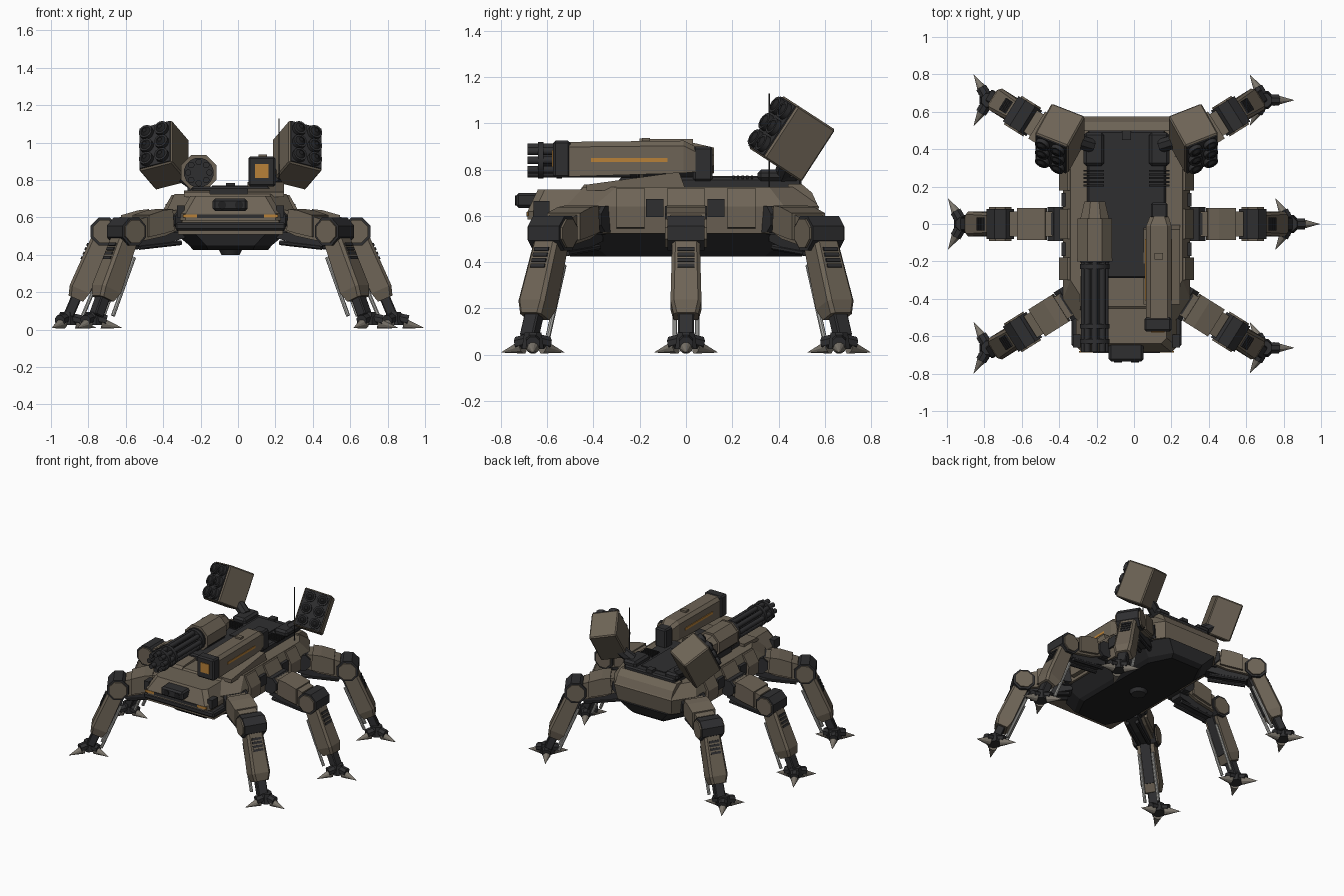
import bpy, bmesh, math
from mathutils import Matrix, Vector

if "Cube" in bpy.data.objects:
    bpy.data.objects.remove(bpy.data.objects["Cube"])

X0 = -0.04  # hull centre line


def material(name, rgb):
    m = bpy.data.materials.new(name)
    m.diffuse_color = (*rgb, 1)
    m.use_nodes = True
    m.node_tree.nodes["Principled BSDF"].inputs["Base Color"].default_value = m.diffuse_color
    return m


TAN = material("tan_armour", (0.155, 0.127, 0.093))
DARK = material("dark_metal", (0.028, 0.028, 0.030))
BLACK = material("black_underside", (0.014, 0.014, 0.015))
AMBER = material("amber_light", (0.48, 0.22, 0.04))
STEEL = material("steel", (0.42, 0.42, 0.40))
CLAW = material("claw_metal", (0.20, 0.18, 0.15))
ID = Matrix.Identity(4)


def finish(name, bm, mat, M=ID, smooth=False):
    bm.transform(Matrix.Translation((X0, 0, 0)) @ M)
    bmesh.ops.recalc_face_normals(bm, faces=bm.faces)
    me = bpy.data.meshes.new(name)
    bm.to_mesh(me)
    bm.free()
    me.materials.append(mat)
    if smooth:
        me.shade_smooth()
        me.set_sharp_from_angle(angle=math.radians(35))
    ob = bpy.data.objects.new(name, me)
    bpy.context.collection.objects.link(ob)
    return ob


def loft(name, rings, mat, M=ID):
    """Skin rings of equal point count and cap both ends."""
    bm = bmesh.new()
    vs = [[bm.verts.new(p) for p in r] for r in rings]
    n = len(vs[0])
    for a, b in zip(vs, vs[1:]):
        for i in range(n):
            bm.faces.new((a[i], a[(i + 1) % n], b[(i + 1) % n], b[i]))
    bm.faces.new(vs[0])
    bm.faces.new(vs[-1])
    return finish(name, bm, mat, M)


def box(name, lo, hi, mat, M=ID, bevel=0):
    bm = bmesh.new()
    bmesh.ops.create_cube(bm, size=1)
    for v in bm.verts:
        v.co = Vector([(l + h) / 2 + c * (h - l) for l, h, c in zip(lo, hi, v.co)])
    if bevel:
        bmesh.ops.bevel(bm, geom=bm.edges[:], offset=bevel, segments=1, affect='EDGES')
    return finish(name, bm, mat, M)


def tube(name, p0, p1, r0, mat, M=ID, r1=None, n=8):
    """Cylinder or cone between two points."""
    p0, p1 = Vector(p0), Vector(p1)
    d = p1 - p0
    bm = bmesh.new()
    bmesh.ops.create_cone(bm, cap_ends=True, segments=n, radius1=r0,
                          radius2=r0 if r1 is None else r1, depth=d.length)
    R = d.to_track_quat('Z', 'Y').to_matrix().to_4x4()
    turn = Matrix.Rotation(math.pi / n, 4, 'Z')
    bm.transform(Matrix.Translation((p0 + p1) / 2) @ R @ turn)
    return finish(name, bm, mat, M, n >= 12)


def prism(name, profile, w, mat, M=ID):
    """Side profile in x-z, extruded to half width w along y."""
    return loft(name, [[(x, y, z) for x, z in profile] for y in (-w, w)], mat, M)


def plan(z, w, y0, y1, cx, cy):
    """Eight-sided hull outline at height z."""
    return [(w, y0 + cy, z), (w, y1 - cy, z), (w - cx, y1, z), (cx - w, y1, z),
            (-w, y1 - cy, z), (-w, y0 + cy, z), (cx - w, y0, z), (w - cx, y0, z)]


# hull
loft("hull_bottom", [plan(.425, .20, -.50, .50, .08, .16), plan(.45, .22, -.53, .53, .09, .16)], BLACK)
loft("hull_lower", [plan(.45, .22, -.53, .53, .09, .16), plan(.525, .31, -.56, .57, .11, .16)], DARK)
loft("hull_upper", [plan(.525, .325, -.54, .555, .10, .15), plan(.64, .34, -.55, .575, .10, .15),
                    plan(.725, .30, -.44, .50, .09, .14)], TAN)
tube("belly_dome", (0, 0, .40), (0, 0, .43), .05, DARK, r1=.065, n=16)
loft("rear_rim", [[(x, .44, .64), (x, .572, .64), (x, .545, .70), (x, .50, .738), (x, .44, .738)]
                  for x in (-.235, .235)], TAN)

# nose
loft("nose", [plan(.585, .27, -.685, -.40, .03, .03), plan(.62, .27, -.685, -.40, .03, .03),
              plan(.715, .215, -.64, -.40, .03, .03)], TAN)
box("nose_bumper", (-.295, -.655, .53), (.295, -.45, .572), DARK, bevel=.01)
box("nose_lip", (-.28, -.63, .508), (.28, -.45, .532), TAN)
box("nose_skirt", (-.26, -.64, .565), (.26, -.45, .59), TAN)
box("nose_bar", (-.18, -.69, .597), (.18, -.68, .617), DARK)
box("nose_sensor", (-.095, -.735, .635), (.09, -.62, .70), DARK, bevel=.012)
for x in (-.045, .045):
    tube("sensor_lens", (x, -.74, .667), (x, -.73, .667), .022, BLACK, n=12)
for s in (-1, 1):
    a, b = sorted((s * .18, s * .255))
    box("nose_light", (a, -.688, .599), (b, -.68, .616), AMBER)
    a, b = sorted((s * .245, s * .285))
    box("nose_side_block", (a, -.66, .60), (b, -.59, .665), DARK)
    # side armour panels, windows and pod mounts
    for y in (-.24, 0, .24):
        prof = [(s * .30, .54), (s * .355, .55), (s * .36, .64), (s * .315, .72), (s * .28, .72)]
        prism("side_panel", prof, .06 if y else .08, TAN, Matrix.Translation((0, y, 0)))
    for y in (-.135, .13):
        a, b = sorted((s * .32, s * .348))
        box("side_window", (a, y - .037, .595), (b, y + .037, .672), DARK)
    a, b = sorted((s * .12, s * .23))
    box("pod_mount", (a, .31, .75), (b, .49, .80), DARK, bevel=.015)
    for i in range(5):
        box("deck_slat", (a, .20 + i * .02, .76), (b, .21 + i * .02, .775), BLACK)

# deck
box("deck", (-.21, -.29, .70), (.21, .50, .765), DARK, bevel=.01)
box("deck_rear_hatch", (-.10, .10, .76), (.10, .45, .772), DARK)
box("deck_rear_latch", (-.025, .45, .76), (.025, .50, .785), DARK)
loft("gun_fairing", [[(x, -.43, .71), (x, -.43, .735), (x, -.03, .79), (x, 0, .71)]
                     for x in (.09, .285)], TAN)
loft("front_fairing", [[(x, -.46, .71), (x, -.44, .735), (x, -.28, .745), (x, -.28, .71)]
                       for x in (-.25, -.11)], TAN)

# rotary gun
GX, GZ = -.17, .84
box("rotary_pedestal", (GX - .06, -.16, .73), (GX + .06, .06, .80), DARK)
tube("rotary_housing", (GX, .02, GZ), (GX, .12, GZ), .085, TAN, r1=.06)
tube("rotary_flange", (GX, -.20, GZ), (GX, -.185, GZ), .102, TAN)
shell = tube("rotary_shell", (GX, -.19, GZ), (GX, .03, GZ), .099, TAN)
shell.data.materials.append(DARK)
for p in shell.data.polygons:  # dark cover on the upper sides
    p.material_index = 1 if p.normal.z > .5 else 0
tube("rotary_disc", (GX, -.207, GZ), (GX, -.19, GZ), .08, DARK, n=16)
tube("rotary_core", (GX, -.64, GZ), (GX, -.18, GZ), .025, DARK, n=12)
for i in range(8):
    a = i * math.tau / 8
    x, z = GX + .057 * math.cos(a), GZ + .057 * math.sin(a)
    tube("rotary_barrel", (x, -.685, z), (x, -.18, z), .017, DARK, n=12)
for y in (-.64, -.56, -.24):
    tube("rotary_ring", (GX, y, GZ), (GX, y + .025, GZ), .08, DARK, n=16)


# energy gun
def gun_ring(y, z0, z1, x0=.105, x1=.24, c=.022):
    return [(x0, y, z0), (x1, y, z0), (x1, y, z1 - c), (x1 - c, y, z1), (x0 + c, y, z1), (x0, y, z1 - c)]


loft("gun_body", [gun_ring(-.505, .77, .92), gun_ring(-.01, .785, .925), gun_ring(.04, .79, .90, .125, .225)], TAN)
box("gun_muzzle", (.095, -.575, .765), (.24, -.50, .925), DARK, bevel=.01)
box("muzzle_light", (.132, -.58, .812), (.202, -.57, .885), AMBER)
box("gun_rear", (.13, .03, .75), (.22, .115, .90), DARK, bevel=.01)
box("gun_ridge", (.15, -.19, .915), (.195, -.155, .937), TAN)
for x in (.103, .239):
    box("gun_light_strip", (x - .003, -.41, .833), (x + .004, -.08, .85), AMBER)
tube("antenna", (.26, .36, .72), (.26, .36, 1.13), .003, DARK, n=6)

# missile pods, turned outward and then tipped back
for s in (-1, 1):
    tube("pod_arm", (s * .19, .42, .78), (s * .32, .46, .87), .04, DARK)
    M = (Matrix.Translation((s * .36, .452, .937)) @ Matrix.Rotation(math.radians(-33), 4, 'X')
         @ Matrix.Rotation(s * math.radians(25), 4, 'Z'))
    box("pod_case", (-.098, -.10, -.135), (.098, .115, .135), TAN, M, .008)
    box("pod_face", (-.09, -.107, -.127), (.09, -.09, .127), DARK, M)
    for x in (-.045, .045):
        for z in (-.084, 0, .084):
            tube("pod_tube", (x, -.13, z), (x, -.10, z), .039, DARK, M, n=12)
            tube("pod_warhead", (x, -.143, z), (x, -.128, z), .012, BLACK, M, .03, 12)


# legs
def leg(px, py, ang, foot):
    M = Matrix.Translation((px, py, 0)) @ Matrix.Rotation(ang, 4, 'Z')
    tube("hip_joint", (-.01, -.09, .585), (-.01, .09, .585), .062, DARK, M)
    box("hip_bracket", (-.10, -.06, .52), (.03, .06, .64), DARK, M)
    prism("upper_leg", [(.01, .535), (.02, .64), (.11, .632), (.25, .592), (.26, .47), (.10, .50)], .068, TAN, M)
    prism("upper_leg_plate", [(.05, .53), (.06, .645), (.12, .638), (.21, .612), (.21, .495), (.11, .515)],
          .085, TAN, M)
    prism("upper_leg_underside", [(-.04, .54), (.27, .50), (.25, .445), (.10, .455), (-.04, .49)], .045, DARK, M)
    for y in (-.035, .035):
        tube("thigh_piston", (-.02, y, .465), (.24, y, .44), .014, DARK, M)
    tube("knee", (.30, -.08, .525), (.30, .08, .525), .08, DARK, M)
    tube("knee_cap", (.30, -.09, .525), (.30, .09, .525), .066, TAN, M)
    # shin frame runs down local -z from the knee
    S = M @ Matrix.Translation((.30, 0, .525)) @ Matrix.Rotation(-math.radians(23), 4, 'Y')
    ring = lambda s, t, w, c=.015: [(t, c - w, -s), (t, w - c, -s), (t - c, w, -s), (-t, w, -s),
                                    (-t, -w, -s), (t - c, -w, -s)]
    loft("shin", [ring(.05, .052, .060), ring(.335, .058, .067), ring(.39, .042, .054)], TAN, S)
    box("shin_inner_plate", (-.068, -.035, -.33), (-.04, .035, -.04), DARK, S)
    for i in range(4):
        z = -.09 - i * .026
        box("shin_vent", (.045, -.036, z - .016), (.06, .036, z), DARK, S)
    box("ankle_shaft", (-.028, -.035, -.49), (.028, .035, -.35), DARK, S, .006)
    for y in (-.048, .048):
        tube("shin_piston", (-.07, y, -.46), (-.07, y, -.12), .011, STEEL, S)
    # foot keeps the same heading on every leg
    F = Matrix.Translation((*foot, 0))
    tube("foot_hub", (0, 0, .025), (0, 0, .095), .052, DARK, F, .04)
    for i in range(3):
        d = Vector((math.cos(i * math.tau / 3), math.sin(i * math.tau / 3), 0))
        up = Vector((0, 0, 1))
        tube("toe_knuckle", d * .02 + up * .06, d * .075 + up * .048, .032, DARK, F)
        tube("toe_claw", d * .05 + up * .034, d * .157 + up * .010, .031, CLAW, F, .001, 10)


T = math.radians(32)
for px, py, a, fx, fy in ((.302, -.418, -T, .738, -.662), (.375, 0, 0, .875, 0), (.302, .418, T, .738, .662)):
    leg(px, py, a, (fx, fy))
    leg(-px, py, math.pi - a, (-fx, fy))
